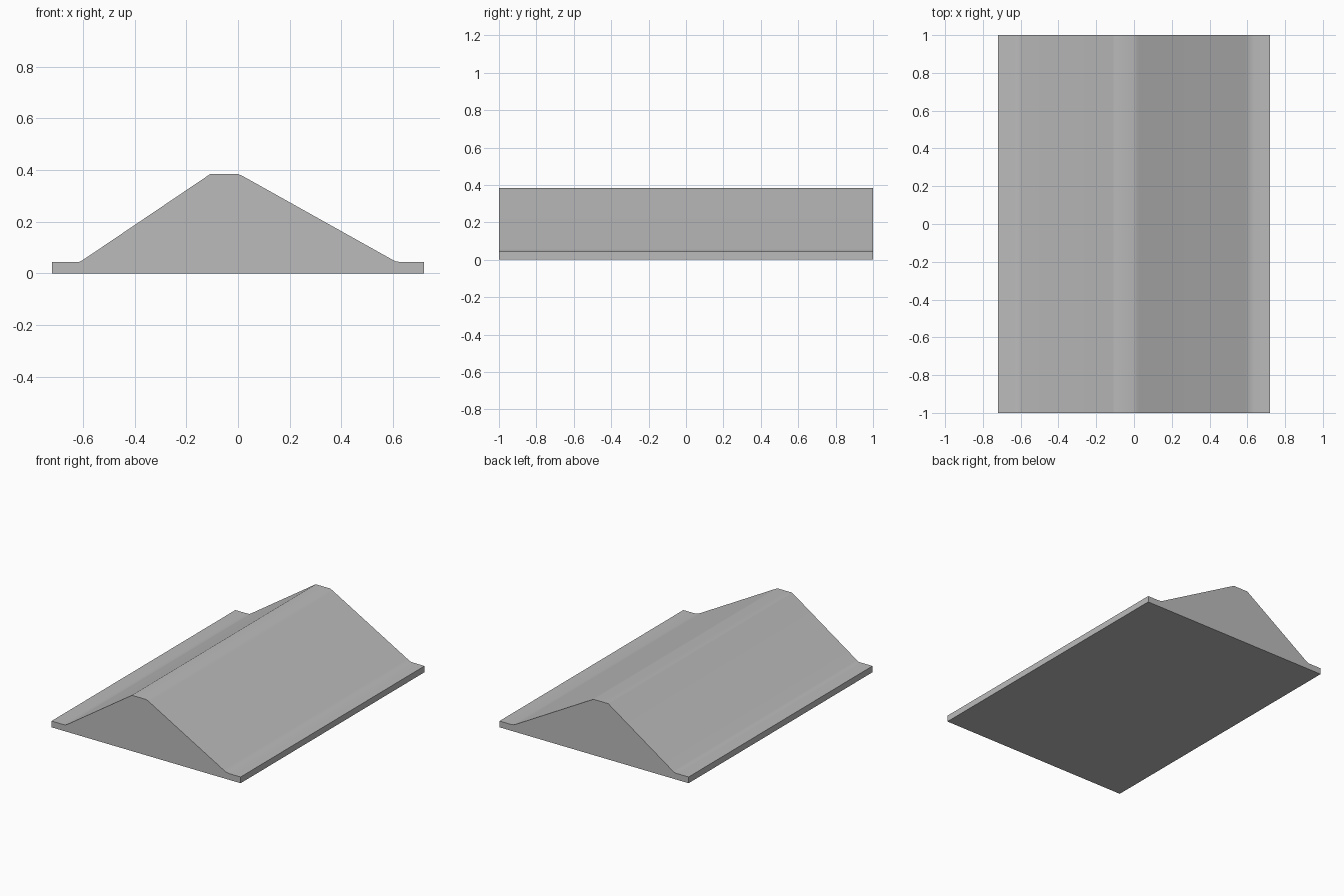
import bpy
import bmesh
import math

cube = bpy.data.objects.get("Cube")
if cube:
    bpy.data.objects.remove(cube, do_unlink=True)

# Plain grey material
grey = bpy.data.materials.new("plain grey")
grey.use_nodes = True
colour = (0.5, 0.5, 0.5, 1)
grey.diffuse_color = colour
grey.node_tree.nodes["Principled BSDF"].inputs["Base Color"].default_value = colour

# Ridge cross-section in x and z: flat base, side lips, uneven slopes, flat crest
LENGTH = 2.0
LIP, CREST = 0.043, 0.384
profile = [
    (-0.72, 0), (0.72, 0), (0.72, LIP),
    (0.635, LIP), (0.612, 0.046), (0.59, 0.057),
    (0.03, 0.37), (0.015, 0.378), (0, CREST),
    (-0.108, CREST),
    (-0.6, 0.052), (-0.615, 0.044), (-0.635, LIP), (-0.72, LIP),
]

# Extrude the section from front to back
bm = bmesh.new()
section = bm.faces.new([bm.verts.new((x, -LENGTH / 2, z)) for x, z in profile])
result = bmesh.ops.extrude_face_region(bm, geom=[section], use_keep_orig=True)
moved = [v for v in result["geom"] if isinstance(v, bmesh.types.BMVert)]
bmesh.ops.translate(bm, verts=moved, vec=(0, LENGTH, 0))
bmesh.ops.recalc_face_normals(bm, faces=bm.faces[:])
mesh = bpy.data.meshes.new("ridge_block")
bm.to_mesh(mesh)
bm.free()
mesh.materials.append(grey)

ridge = bpy.data.objects.new("ridge_block", mesh)
bpy.context.collection.objects.link(ridge)

# Soften the small rounded bends, keep the real corners sharp
bpy.ops.object.select_all(action="DESELECT")
ridge.select_set(True)
bpy.context.view_layer.objects.active = ridge
bpy.ops.object.shade_smooth_by_angle(angle=math.radians(30))
